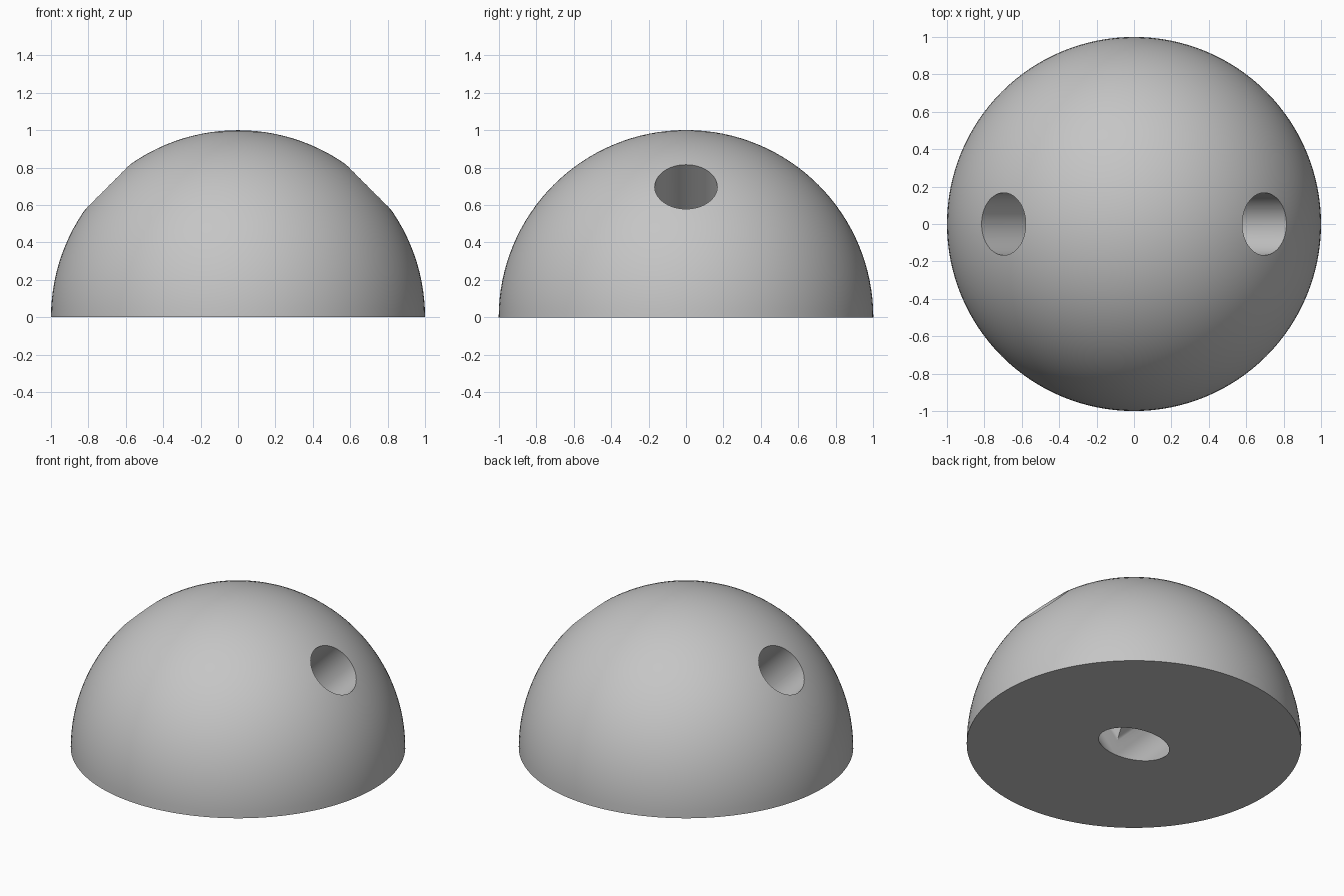
import bpy, bmesh, math
from mathutils import Matrix

RADIUS = 1.0
BORE = 0.167

if "Cube" in bpy.data.objects:
    bpy.data.objects.remove(bpy.data.objects["Cube"], do_unlink=True)

GREY = (0.56, 0.56, 0.56, 1)
grey = bpy.data.materials.new("plain grey")
grey.use_nodes = True
grey.diffuse_color = GREY
grey.node_tree.nodes["Principled BSDF"].inputs["Base Color"].default_value = GREY


def make_object(name, bm):
    mesh = bpy.data.meshes.new(name)
    bm.to_mesh(mesh)
    bm.free()
    mesh.materials.append(grey)
    obj = bpy.data.objects.new(name, mesh)
    bpy.context.collection.objects.link(obj)
    return obj


def cut(bm, normal, keep_open):
    # Trim everything behind a plane through the origin
    geom = bm.verts[:] + bm.edges[:] + bm.faces[:]
    rim = bmesh.ops.bisect_plane(bm, geom=geom, dist=1e-5, plane_co=(0, 0, 0),
                                 plane_no=normal, clear_inner=True)["geom_cut"]
    if not keep_open:
        edges = [e for e in rim if isinstance(e, bmesh.types.BMEdge)]
        bmesh.ops.contextual_create(bm, geom=edges)
    bmesh.ops.recalc_face_normals(bm, faces=bm.faces[:])


# Dome: half a sphere with a flat base
bm = bmesh.new()
bmesh.ops.create_uvsphere(bm, u_segments=128, v_segments=64, radius=RADIUS)
cut(bm, (0, 0, 1), keep_open=False)
dome = make_object("drilled_dome", bm)

# V-shaped bore: one slanted cylinder, mirrored at the middle
bm = bmesh.new()
tilt = Matrix.Rotation(math.radians(45), 4, "Y") @ Matrix.Translation((0, 0, 0.4))
bmesh.ops.create_cone(bm, cap_ends=True, segments=64, radius1=BORE,
                      radius2=BORE, depth=1.8, matrix=tilt)
cut(bm, (1, 0, 0), keep_open=True)
bore = make_object("bore_cutter", bm)
bore.hide_render = True
mirror = bore.modifiers.new("mirror", "MIRROR")
mirror.use_axis = (True, False, False)

# Drill the dome, then discard the cutter
drill = dome.modifiers.new("drill", "BOOLEAN")
drill.operation = "DIFFERENCE"
drill.solver = "EXACT"
drill.object = bore
bpy.ops.object.select_all(action="DESELECT")
bpy.context.view_layer.objects.active = dome
dome.select_set(True)
bpy.ops.object.modifier_apply(modifier=drill.name)
bpy.data.objects.remove(bore, do_unlink=True)
bpy.ops.object.shade_smooth_by_angle(angle=math.radians(30))
